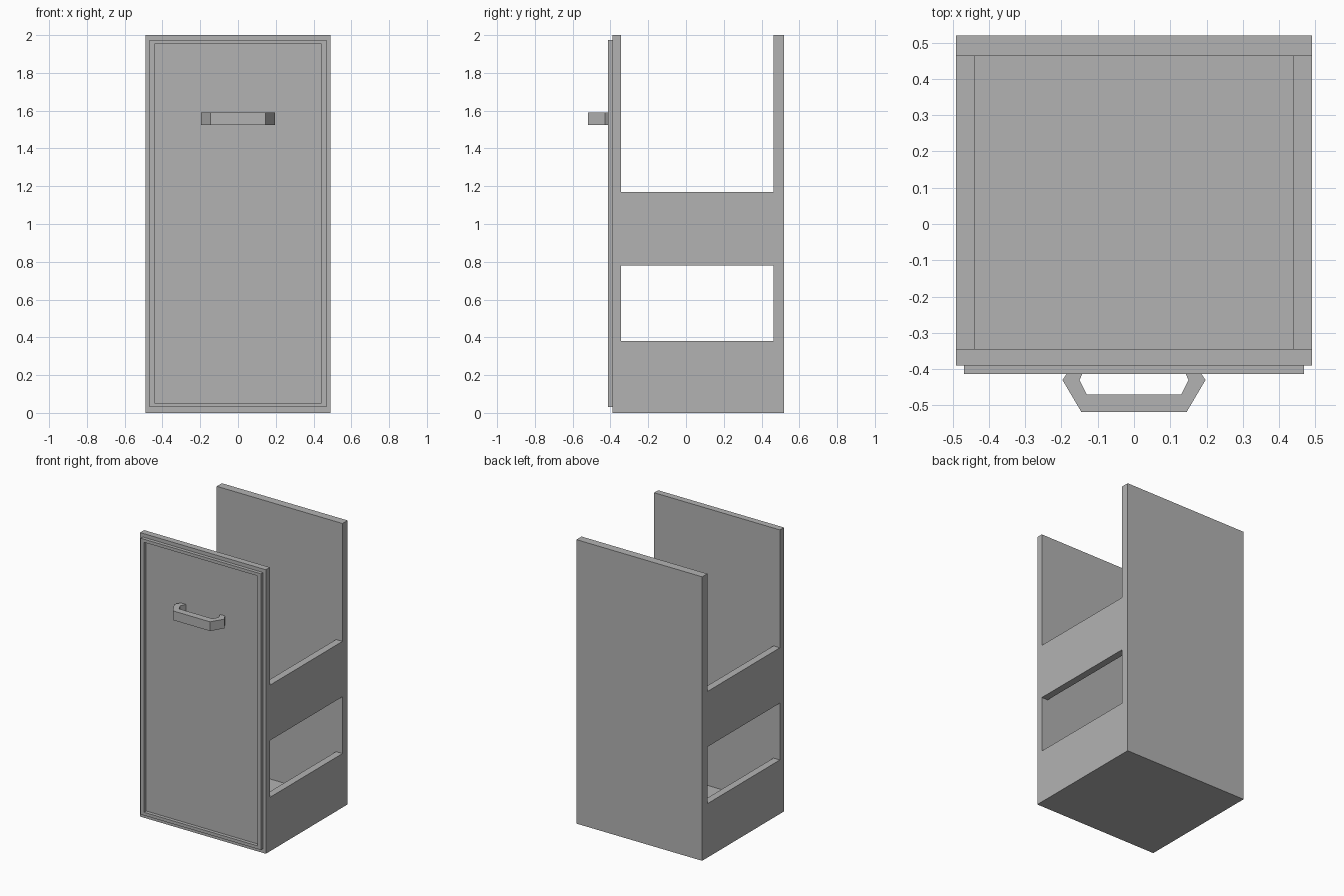
import bpy
import bmesh

cube = bpy.data.objects.get("Cube")
if cube:
    bpy.data.objects.remove(cube, do_unlink=True)

grey = bpy.data.materials.new("plain grey")
grey.use_nodes = True
COLOUR = (0.45, 0.45, 0.45, 1)
grey.diffuse_color = COLOUR
grey.node_tree.nodes["Principled BSDF"].inputs["Base Color"].default_value = COLOUR


def prism(name, loops, direction):
    """Extrude a face, or a ring between two matching loops, along direction."""
    bm = bmesh.new()
    rows = [[bm.verts.new(p) for p in loop] for loop in loops]
    if len(rows) == 1:
        bm.faces.new(rows[0])
    else:
        outer, inner = rows
        for i in range(len(outer)):
            j = (i + 1) % len(outer)
            bm.faces.new((outer[i], outer[j], inner[j], inner[i]))
    extruded = bmesh.ops.extrude_face_region(bm, geom=bm.faces[:], use_keep_orig=True)
    moved = [v for v in extruded["geom"] if isinstance(v, bmesh.types.BMVert)]
    bmesh.ops.translate(bm, verts=moved, vec=direction)
    bmesh.ops.recalc_face_normals(bm, faces=bm.faces[:])
    mesh = bpy.data.meshes.new(name)
    bm.to_mesh(mesh)
    bm.free()
    mesh.materials.append(grey)
    obj = bpy.data.objects.new(name, mesh)
    bpy.context.collection.objects.link(obj)
    return obj


def box(name, x0, x1, y0, y1, z0, z1):
    base = [(x0, y0, z0), (x1, y0, z0), (x1, y1, z0), (x0, y1, z0)]
    return prism(name, [base], (0, 0, z1 - z0))


def upright_rectangle(half_width, y, z0, z1):
    return [(-half_width, y, z0), (half_width, y, z0),
            (half_width, y, z1), (-half_width, y, z1)]


W, INNER = 0.49, 0.44          # outer and inner half widths
FRONT, FRONT_IN = -0.39, -0.345
BACK_IN, BACK = 0.463, 0.52

# Carcass: tall front and back, floor, two low sides on each flank
box("front_panel", -W, W, FRONT, FRONT_IN, 0, 2)
box("back_panel", -W, W, BACK_IN, BACK, 0, 2)
box("floor", -INNER, INNER, FRONT_IN, BACK_IN, 0, 0.05)
for side, x0, x1 in (("left", INNER, W), ("right", -W, -INNER)):
    box(side + "_lower_side", x0, x1, FRONT_IN, BACK_IN, 0, 0.38)
    box(side + "_upper_side", x0, x1, FRONT_IN, BACK_IN, 0.78, 1.17)

# Raised border moulding on the front
prism("front_border",
      [upright_rectangle(0.468, FRONT, 0.03, 1.975),
       upright_rectangle(0.442, FRONT, 0.052, 1.953)],
      (0, -0.024, 0))

# Angular pull handle, half outline mirrored across the middle
half = [(0.17, FRONT), (0.197, -0.43), (0.145, -0.518)]
half_inner = [(0.13, -0.47), (0.15, -0.43), (0.133, FRONT)]
outline = (half + [(-x, y) for x, y in reversed(half)]
           + [(-x, y) for x, y in reversed(half_inner)] + half_inner)
prism("handle", [[(x, y, 1.525) for x, y in outline]], (0, 0, 0.065))
